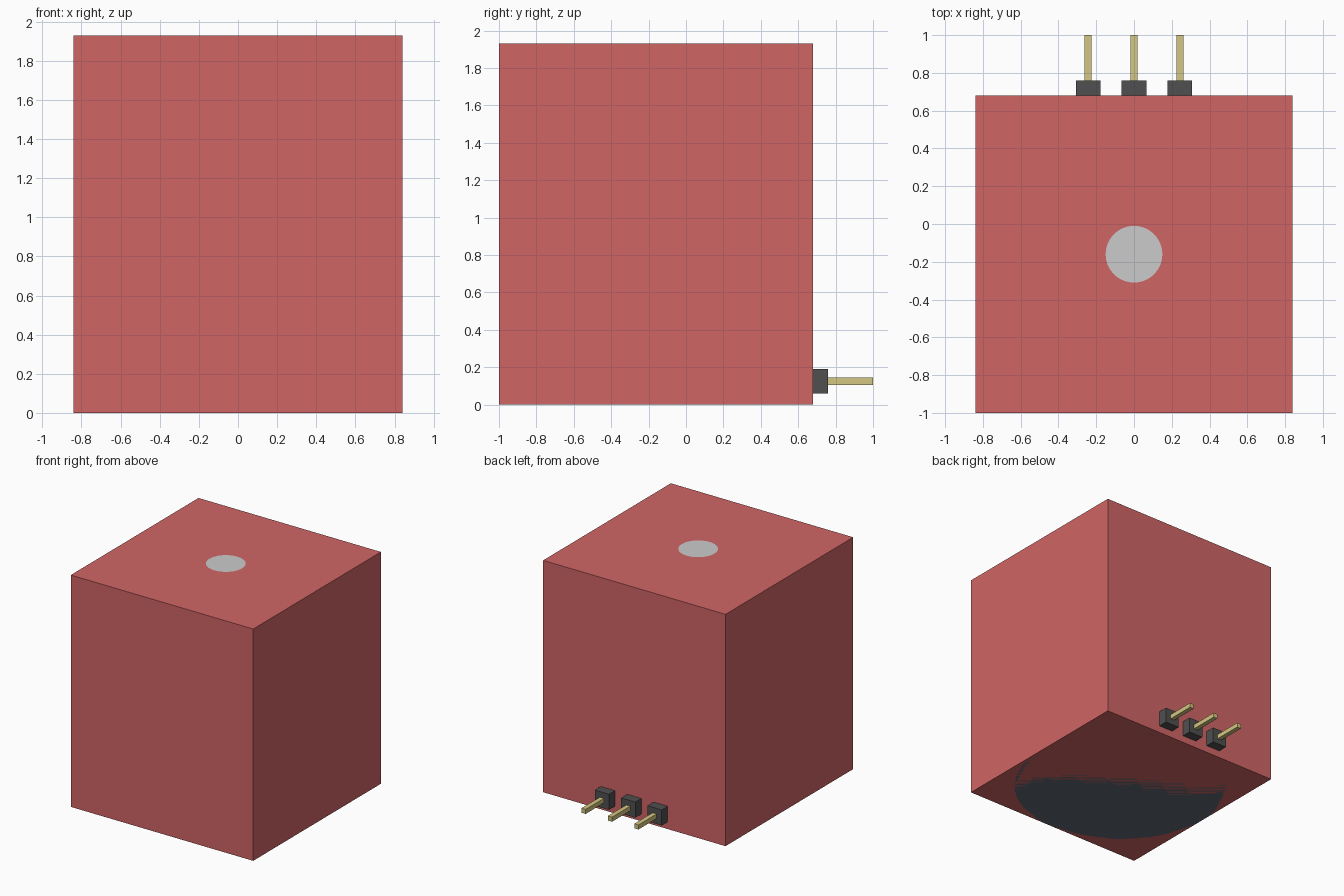
import bpy

if "Cube" in bpy.data.objects:
    bpy.data.objects.remove(bpy.data.objects["Cube"])


def material(name, rgb):
    m = bpy.data.materials.new(name)
    m.diffuse_color = (*rgb, 1)
    m.use_nodes = True
    m.node_tree.nodes["Principled BSDF"].inputs["Base Color"].default_value = m.diffuse_color
    return m


RED = material("red", (0.63, 0.13, 0.13))
DARK = material("dark", (0.08, 0.08, 0.08))
SLATE = material("slate", (0.12, 0.15, 0.18))
GOLD = material("gold", (0.66, 0.57, 0.22))


def finish(name, mat):
    ob = bpy.context.object
    ob.name = name
    if mat:
        ob.data.materials.append(mat)
    return ob


def box(name, lo, hi, mat):
    bpy.ops.mesh.primitive_cube_add(size=1, location=[(a + b) / 2 for a, b in zip(lo, hi)])
    ob = finish(name, mat)
    ob.scale = [b - a for a, b in zip(lo, hi)]
    bpy.ops.object.transform_apply(location=False, rotation=False, scale=True)


def cylinder(name, r, z0, z1, mat):
    bpy.ops.mesh.primitive_cylinder_add(vertices=64, radius=r, depth=z1 - z0,
                                        location=(0, -0.16, (z0 + z1) / 2))
    finish(name, mat)
    bpy.ops.object.shade_smooth_by_angle()


HEIGHT = 1.93

# Square outer housing
box("housing", (-0.84, -1, 0), (0.84, 0.68, HEIGHT), RED)

# Round motor body and shaft, their ends flush with the housing faces
cylinder("motor_body", 0.84, 0, 1.3, SLATE)
cylinder("shaft", 0.15, 1.3, HEIGHT, None)

# Three-pin connector on the back
for i, x in enumerate((-0.243, 0, 0.243), 1):
    box(f"pin_block_{i}", (x - 0.065, 0.68, 0.06), (x + 0.065, 0.76, 0.19), DARK)
    box(f"pin_{i}", (x - 0.019, 0.68, 0.106), (x + 0.019, 1, 0.144), GOLD)
